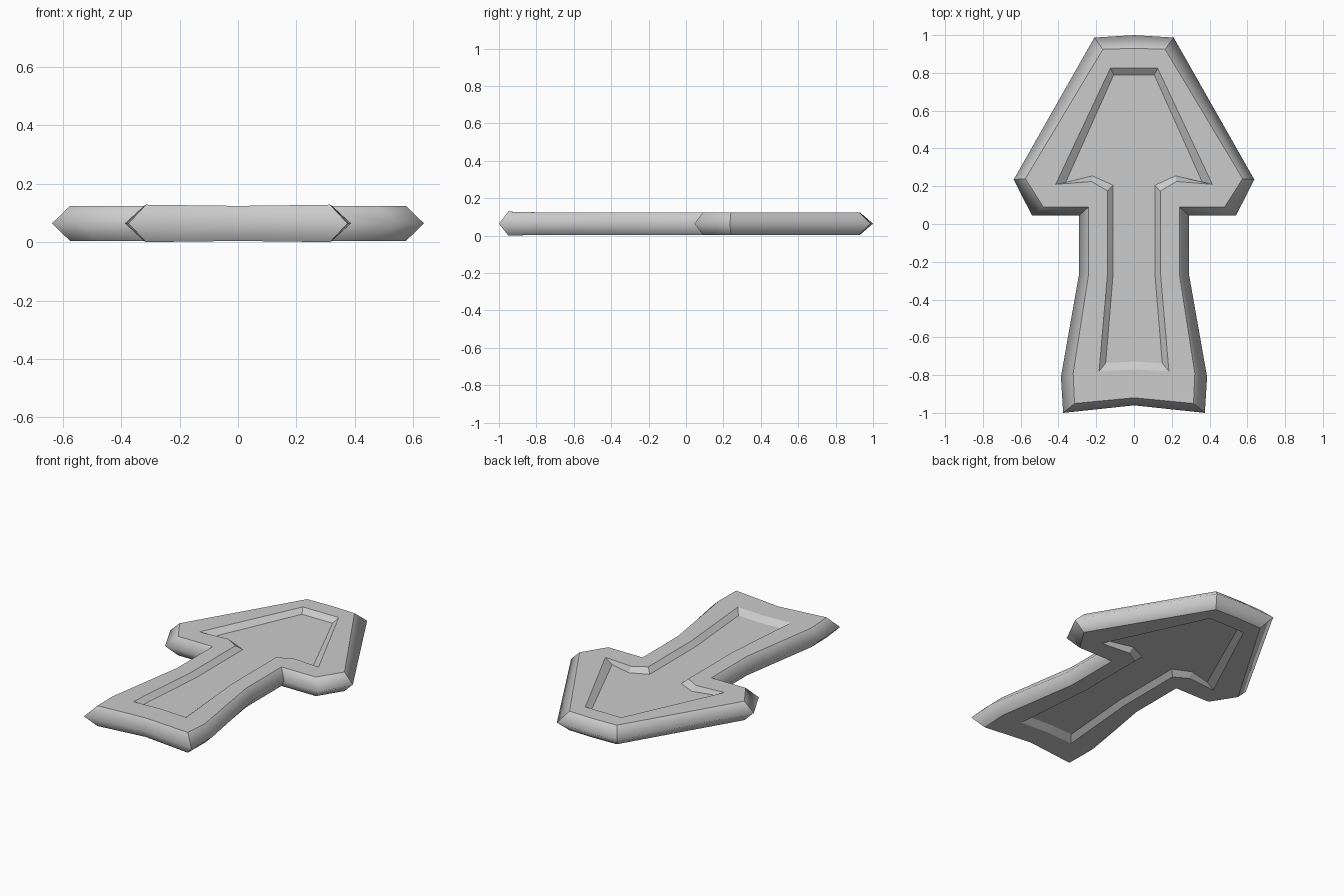
import bpy
import bmesh
import math

if "Cube" in bpy.data.objects:
    bpy.data.objects.remove(bpy.data.objects["Cube"], do_unlink=True)

MID, HALF, DEPTH = 0.064, 0.06, 0.028

# Right half outlines, from the tip to the tail
WIDEST = [(0, 1), (0.21, 0.987), (0.637, 0.235), (0.54, 0.045), (0.29, 0.045),
          (0.29, -0.26), (0.387, -0.81), (0.375, -1), (0, -0.96)]
FACE = [(0, 0.93), (0.165, 0.925), (0.575, 0.24), (0.48, 0.09), (0.24, 0.09),
        (0.24, -0.265), (0.322, -0.79), (0.315, -0.95), (0, -0.92)]
PANEL_EDGE = [(0, 0.825), (0.125, 0.825), (0.415, 0.21), (0.225, 0.225),
              (0.14, 0.175), (0.14, -0.26), (0.185, -0.78), (0, -0.77)]
PANEL_FLOOR = [(0, 0.79), (0.107, 0.79), (0.362, 0.22), (0.22, 0.255),
               (0.11, 0.205), (0.11, -0.26), (0.15, -0.737), (0, -0.728)]
SOFT_CORNER = FACE[3]

bm = bmesh.new()


def loop(half, z, tail_lift=0):
    """Closed ring of vertices mirrored across x; tail corners may be lifted."""
    points = half + [(-x, y) for x, y in reversed(half[1:-1])]
    return [bm.verts.new((x, y, z + (tail_lift if y < -0.94 and x else 0)))
            for x, y in points]


def ring_edges(ring):
    result = []
    for a, b in zip(ring, ring[1:] + ring[:1]):
        result.append(bm.edges.get((a, b)) or bm.edges.new((a, b)))
    return result


def bridge(a, b):
    for i in range(len(a)):
        j = (i + 1) % len(a)
        bm.faces.new((a[i], a[j], b[j], b[i]))


# Pointed rim, flat border and sunken panel on both sides
widest = loop(WIDEST, MID)
for side in (1, -1):
    face = loop(FACE, MID + side * HALF, side * 0.004)
    edge = loop(PANEL_EDGE, MID + side * HALF)
    floor = loop(PANEL_FLOOR, MID + side * (HALF - DEPTH))
    bridge(widest, face)
    bridge(edge, floor)
    bmesh.ops.triangle_fill(bm, use_beauty=True, normal=(0, 0, side),
                            edges=ring_edges(face) + ring_edges(edge))
    bmesh.ops.triangle_fill(bm, use_beauty=True, normal=(0, 0, side),
                            edges=ring_edges(floor))
bmesh.ops.recalc_face_normals(bm, faces=bm.faces)

# Smooth around the rim, crisp at the other folds
rim = set(widest)
for f in bm.faces:
    f.smooth = True
for e in bm.edges:
    on_rim = [v in rim for v in e.verts]
    soft = all(on_rim) or (any(on_rim) and any(
        math.hypot(abs(v.co.x) - SOFT_CORNER[0], v.co.y - SOFT_CORNER[1]) < 0.01
        for v in e.verts))
    e.smooth = soft or e.calc_face_angle(0) < math.radians(22)

mesh = bpy.data.meshes.new("arrow_plate")
bm.to_mesh(mesh)
bm.free()
arrow = bpy.data.objects.new("arrow_plate", mesh)
bpy.context.collection.objects.link(arrow)

# Plain grey
grey = bpy.data.materials.new("light_grey")
grey.use_nodes = True
colour = (0.6, 0.6, 0.6, 1)
grey.diffuse_color = colour
grey.node_tree.nodes["Principled BSDF"].inputs["Base Color"].default_value = colour
mesh.materials.append(grey)
